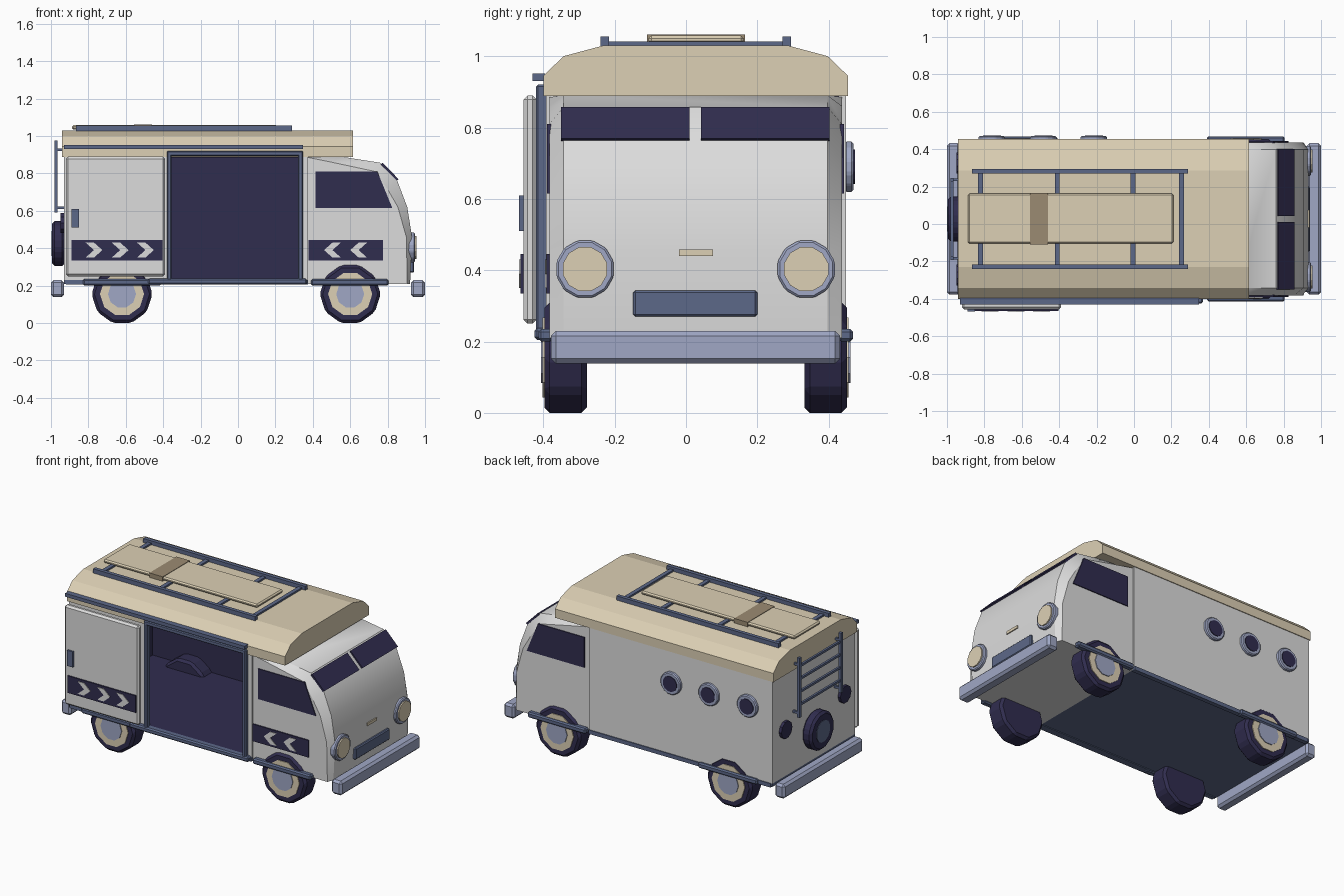
import bpy, bmesh, math

if "Cube" in bpy.data.objects:
    bpy.data.objects.remove(bpy.data.objects["Cube"])

YC = 0.027  # centre line of the van body


def mat(name, r, g, b):
    m = bpy.data.materials.new(name)
    m.diffuse_color = (r, g, b, 1)
    m.use_nodes = True
    m.node_tree.nodes["Principled BSDF"].inputs["Base Color"].default_value = m.diffuse_color
    return m


WHITE = mat("white paint", 0.72, 0.72, 0.72)
CREAM = mat("cream", 0.72, 0.63, 0.46)
NAVY = mat("navy", 0.03, 0.026, 0.078)
SLATE = mat("slate blue", 0.108, 0.14, 0.25)
PERI = mat("pale blue", 0.35, 0.39, 0.56)
BROWN = mat("strap brown", 0.33, 0.26, 0.17)


def finish(name, bm, m, bevel=0):
    bmesh.ops.recalc_face_normals(bm, faces=bm.faces)
    if bevel:
        bmesh.ops.bevel(bm, geom=list(bm.edges), offset=bevel, segments=1, affect='EDGES')
    me = bpy.data.meshes.new(name)
    bm.to_mesh(me)
    bm.free()
    me.materials.append(m)
    ob = bpy.data.objects.new(name, me)
    bpy.context.collection.objects.link(ob)
    return ob


def loft(name, rings, m, bevel=0):
    """Skin a row of equal-length point rings and cap both ends."""
    bm = bmesh.new()
    vs = [[bm.verts.new(p) for p in r] for r in rings]
    n = len(vs[0])
    for a, b in zip(vs, vs[1:]):
        for i in range(n):
            bm.faces.new((a[i], a[(i + 1) % n], b[(i + 1) % n], b[i]))
    bm.faces.new(vs[0])
    bm.faces.new(vs[-1])
    return finish(name, bm, m, bevel)


def prism(name, pts, axis, a, b, m, bevel=0):
    """Extrude a 2D polygon along an axis from a to b."""
    put = {'x': lambda u, v, t: (t, u, v), 'y': lambda u, v, t: (u, t, v)}[axis]
    return loft(name, [[put(u, v, t) for u, v in pts] for t in (a, b)], m, bevel)


def box(name, x0, x1, y0, y1, z0, z1, m, bevel=0):
    return prism(name, [(x0, z0), (x1, z0), (x1, z1), (x0, z1)], 'y', y0, y1, m, bevel)


def ngon(u, v, r, n):
    return [(u + r * math.sin(2 * math.pi * (i + .5) / n),
             v - r * math.cos(2 * math.pi * (i + .5) / n)) for i in range(n)]


# Hollow body shell: floor, walls and dark lining
L, R = YC - 0.42, YC + 0.422
box("floor", -0.93, 0.375, L, R, 0.21, 0.23, SLATE)
box("left_wall", -0.93, 0.375, R - 0.02, R, 0.23, 0.89, WHITE)
box("rear_wall", -0.93, -0.91, L, R - 0.02, 0.23, 0.89, WHITE)
box("right_rear_wall", -0.91, -0.37, L, L + 0.02, 0.23, 0.89, WHITE)
box("door_pillar", 0.335, 0.375, L, L + 0.03, 0.23, 0.89, WHITE)
box("floor_lining", -0.91, 0.372, L + 0.005, R - 0.02, 0.23, 0.236, NAVY)
box("left_lining", -0.91, 0.372, R - 0.027, R - 0.02, 0.23, 0.89, NAVY)
box("rear_lining", -0.91, -0.903, L + 0.02, R - 0.02, 0.23, 0.89, NAVY)
box("right_lining", -0.91, -0.37, L + 0.02, L + 0.027, 0.23, 0.89, NAVY)
box("cab_partition", 0.364, 0.372, L + 0.03, R - 0.02, 0.23, 0.89, NAVY)
box("ceiling_lining", -0.91, 0.372, L + 0.01, R - 0.02, 0.883, 0.889, NAVY)

# Cab with rounded nose, lofted from side and middle profiles
mid = [(.375, .21), (.375, .89), (.55, .89), (.76, .857), (.85, .765), (.905, .62), (.932, .45), (.92, .21)]
side = [(.375, .21), (.375, .885), (.5, .86), (.735, .81), (.80, .715), (.855, .62), (.90, .46), (.905, .21)]
cab = loft("cab", [[(x, YC + w, z) for x, z in p] for p, w in
                   ((side, -.41), (mid, -.37), (mid, .37), (side, .41))], WHITE)
bpy.context.view_layer.objects.active = cab
cab.select_set(True)
bpy.ops.object.shade_smooth_by_angle(angle=math.radians(30))

# Roof with chamfered shoulders
half = [(.427, .888), (.427, .945), (.37, 1.0), (.258, 1.03)]
prism("roof", [(YC + w, z) for w, z in half] + [(YC - w, z) for w, z in half[::-1]],
      'x', -0.94, 0.615, CREAM)

# Windscreen halves, tilted with the nose
for i, (a, b) in enumerate(((-0.35, 0.01), (0.042, 0.402))):
    prism("windscreen_%d" % i, [(.763, .848), (.772, .857), (.859, .769), (.848, .762)], 'y', a, b, NAVY)

# Side parts on both sides: cab window, sills, fender bars, wheels
for s, tag in ((-1, "right"), (1, "left")):
    def y(w):
        return YC + s * w
    prism("cab_window_" + tag, [(.415, .615), (.825, .615), (.745, .81), (.415, .81)],
          'y', y(.405), y(.416), NAVY)
    box("sill_" + tag, -0.92, 0.375, y(.40), y(.428), 0.205, 0.23, SLATE)
    for wx, nm, f0, f1 in ((-0.62, "rear", -0.83, -0.41), (0.60, "front", 0.39, 0.805)):
        box("fender_bar_%s_%s" % (nm, tag), f0, f1, y(.40), y(.441), 0.2, 0.235, SLATE, 0.008)
        prism("tyre_%s_%s" % (nm, tag), ngon(wx, .155, .163, 10), 'y', y(.305), y(.424), NAVY, 0.015)
        prism("rim_%s_%s" % (nm, tag), ngon(wx, .155, .118, 10), 'y', y(.40), y(.429), CREAM)
        prism("hub_%s_%s" % (nm, tag), ngon(wx, .155, .075, 10), 'y', y(.40), y(.434), PERI)

# Open door slid back, its handle, frame and rails
box("sliding_door", -0.92, -0.39, -0.456, -0.418, 0.25, 0.89, WHITE, 0.012)
box("door_handle", -0.89, -0.85, -0.468, -0.45, 0.51, 0.61, SLATE)
box("door_frame_rear", -0.38, -0.355, -0.42, -0.385, 0.23, 0.91, SLATE, 0.005)
box("door_frame_front", 0.322, 0.347, -0.42, -0.385, 0.23, 0.91, SLATE, 0.005)
box("door_frame_top", -0.38, 0.347, -0.42, -0.385, 0.893, 0.92, SLATE, 0.005)
box("door_step_rail", -0.48, 0.368, -0.425, -0.38, 0.205, 0.238, SLATE, 0.008)
box("upper_rail", -0.93, 0.347, -0.43, -0.395, 0.93, 0.952, SLATE)


# Stripe plates with arrow marks
def arrow(name, x, d, y0):
    pts = [(-.045, .04), (0, .04), (.045, 0), (0, -.04), (-.045, -.04), (0, 0)]
    prism(name, [(x + d * u, .39 + v) for u, v in pts], 'y', y0, y0 + .006, WHITE)


box("door_stripe", -0.89, -0.405, -0.464, -0.455, 0.335, 0.445, NAVY)
box("cab_stripe", 0.377, 0.775, -0.391, -0.382, 0.335, 0.445, NAVY)
for i, x in enumerate((-.77, -.63, -.495)):
    arrow("door_arrow_%d" % i, x, 1, -0.468)
for i, x in enumerate((.505, .645)):
    arrow("cab_arrow_%d" % i, x, -1, -0.395)

# Portholes on the closed side
for i, x in enumerate((-.76, -.485, -.215)):
    prism("porthole_ring_%d" % i, ngon(x, .69, .073, 12), 'y', R - .005, .47, PERI, 0.006)
    prism("porthole_glass_%d" % i, ngon(x, .69, .05, 12), 'y', R, .474, NAVY)

# Nose: headlights, grille, badge plate, bumpers
for i, y in enumerate((YC - .31, YC + .31)):
    prism("headlight_ring_%d" % i, ngon(y, .403, .083, 12), 'x', .89, .946, PERI, 0.006)
    prism("headlight_lens_%d" % i, ngon(y, .403, .064, 12), 'x', .9, .954, CREAM)
box("grille", .90, .942, -0.148, 0.2, .27, .343, SLATE, 0.006)
box("nose_plate", .92, .938, -0.02, 0.075, .44, .458, CREAM)
box("front_bumper", .925, 1.0, -0.378, 0.432, .138, .23, PERI, 0.014)
box("rear_bumper", -1.0, -.93, -0.378, 0.432, .138, .23, PERI, 0.014)

# Rear: spare wheel, lamps, ladder
prism("spare_tyre", ngon(YC, .425, .125, 12), 'x', -.995, -.925, NAVY, 0.015)
prism("spare_hub", ngon(YC, .425, .07, 12), 'x', -.998, -.93, SLATE)
for i, d in enumerate((-.3, .3)):
    prism("rear_lamp_%d" % i, ngon(YC + d, .535, .056, 10), 'x', -.948, -.92, NAVY)
for i, d in enumerate((-.21, .21)):
    box("ladder_rail_%d" % i, -.982, -.964, YC + d - .01, YC + d + .01, .59, .975, SLATE)
    for j, z in enumerate((.61, .92)):
        box("ladder_bracket_%d_%d" % (i, j), -.968, -.925, YC + d - .007, YC + d + .007, z, z + .014, SLATE)
for i in range(4):
    z = .67 + .083 * i
    box("ladder_rung_%d" % i, -.98, -.966, YC - .21, YC + .21, z - .007, z + .007, SLATE)

# Roof rack with strapped board
for i, y in enumerate((-.228, .282)):
    box("rack_rail_%d" % i, -.865, .29, y - .012, y + .012, 1.022, 1.055, SLATE)
for i, x in enumerate((-.82, -.41, -.005, .253)):
    box("rack_bar_%d" % i, x - .013, x + .013, -.228, .282, 1.022, 1.041, SLATE)
box("roof_board", -.888, .21, -.105, .162, 1.035, 1.058, CREAM, 0.008)
box("board_strap", -.555, -.46, -.109, .166, 1.032, 1.061, BROWN)
